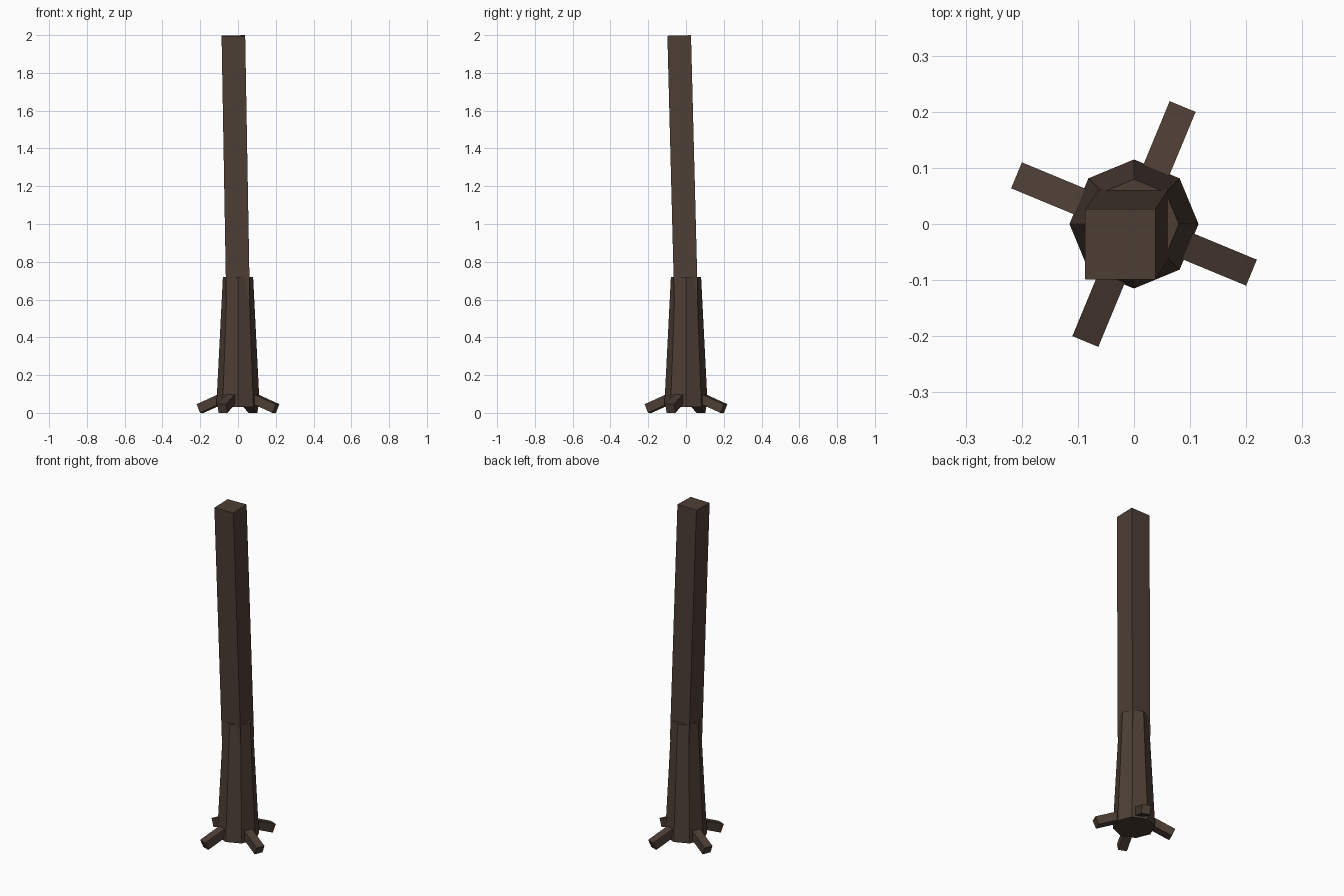
import bpy, math
from mathutils import Vector

if "Cube" in bpy.data.objects:
    bpy.data.objects.remove(bpy.data.objects["Cube"])

bark = bpy.data.materials.new("bark")
bark.diffuse_color = (0.075, 0.048, 0.036, 1)
bark.use_nodes = True
bark.node_tree.nodes["Principled BSDF"].inputs["Base Color"].default_value = bark.diffuse_color


def beam(name, start, end, size):
    """Square beam running between two end centres."""
    a, b = Vector(start), Vector(end)
    d = b - a
    bpy.ops.mesh.primitive_cube_add(size=1, location=(a + b) / 2)
    ob = bpy.context.object
    ob.name = name
    ob.scale = (size, size, d.length)
    ob.rotation_euler = Vector((0, 0, 1)).rotation_difference(d).to_euler()
    ob.data.materials.append(bark)
    return ob


# Tapered eight-sided lower trunk, corners on the axes
bpy.ops.mesh.primitive_cone_add(vertices=8, radius1=0.115, radius2=0.08,
                                depth=0.69, location=(0, 0, 0.375))
lower = bpy.context.object
lower.name = "lower_trunk"
lower.data.materials.append(bark)

# Leaning square upper trunk
beam("upper_trunk", (0, 0, 0.6), (-0.0245, -0.036, 1.997), 0.125)

# Four square roots sloping down to the ground
tilt = 0.4
size = 0.05
length = 0.18
tip_r = 0.2266 - size / 2 * math.sin(tilt)
tip_z = size / 2 * math.cos(tilt)
mid_r = tip_r - length / 2 * math.cos(tilt)
mid_z = tip_z + length / 2 * math.sin(tilt)
for i in range(4):
    ang = math.radians(-22.5 + 90 * i)
    bpy.ops.mesh.primitive_cube_add(
        size=1, location=(mid_r * math.cos(ang), mid_r * math.sin(ang), mid_z),
        rotation=(0, tilt, ang))
    root = bpy.context.object
    root.name = f"root_{i + 1}"
    root.scale = (length, size, size)
    root.data.materials.append(bark)
